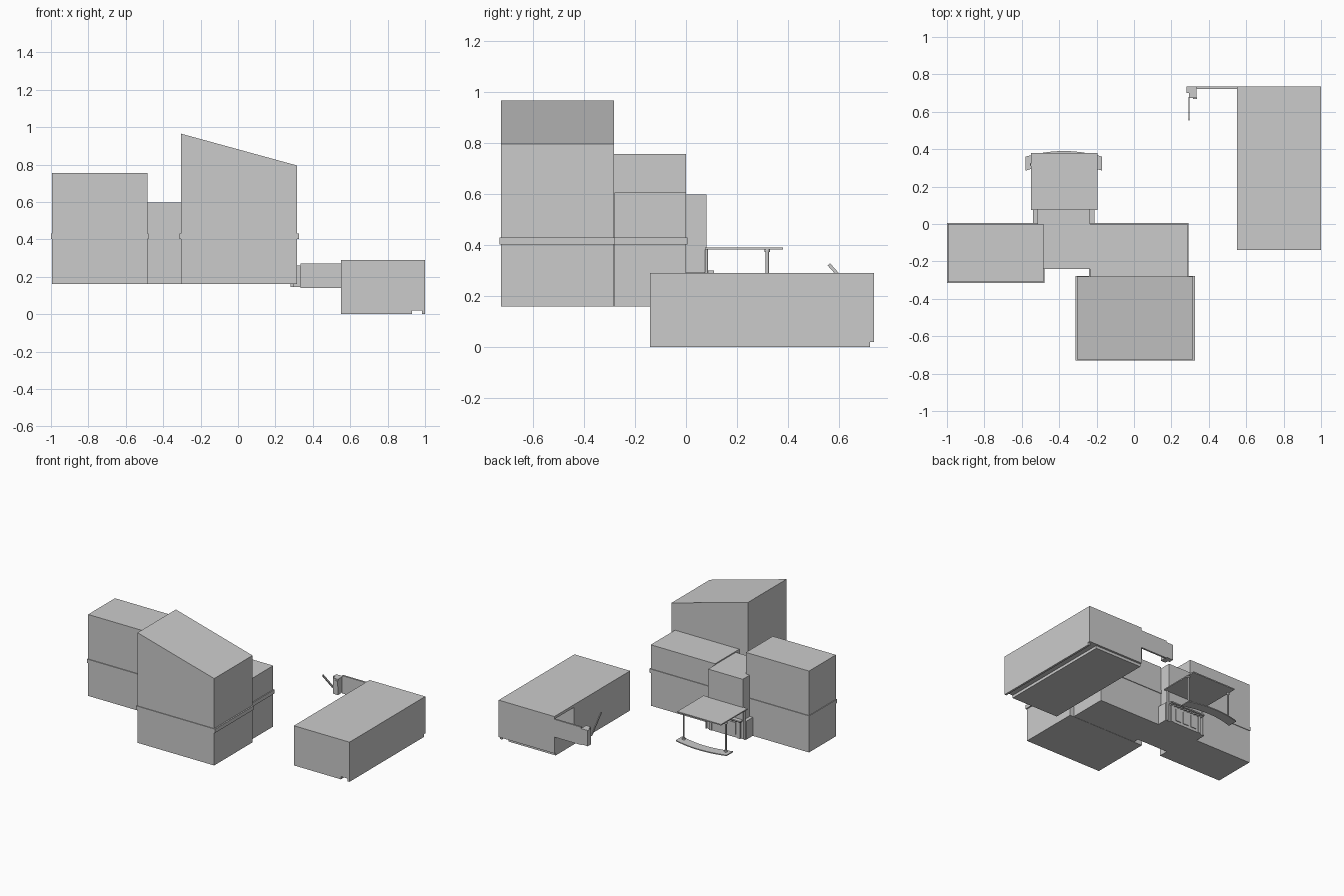
import bpy, bmesh, math
from mathutils import Vector

if "Cube" in bpy.data.objects:
    bpy.data.objects.remove(bpy.data.objects["Cube"])

grey = bpy.data.materials.new("plain_grey")
grey.diffuse_color = (0.6, 0.6, 0.6, 1)
grey.use_nodes = True
grey.node_tree.nodes["Principled BSDF"].inputs["Base Color"].default_value = grey.diffuse_color


def finish(name, bm):
    bmesh.ops.recalc_face_normals(bm, faces=bm.faces)
    me = bpy.data.meshes.new(name)
    bm.to_mesh(me)
    bm.free()
    me.materials.append(grey)
    ob = bpy.data.objects.new(name, me)
    bpy.context.collection.objects.link(ob)
    return ob


def prism(name, base, offset):
    """Extrude a polygon of 3D points along an offset."""
    bm = bmesh.new()
    a = [bm.verts.new(p) for p in base]
    b = [bm.verts.new(Vector(p) + Vector(offset)) for p in base]
    bm.faces.new(a)
    bm.faces.new(b)
    for i in range(len(a)):
        j = (i + 1) % len(a)
        bm.faces.new((a[i], a[j], b[j], b[i]))
    return finish(name, bm)


def box(name, x0, x1, y0, y1, z0, z1):
    return prism(name, [(x0, y0, z0), (x1, y0, z0), (x1, y1, z0), (x0, y1, z0)], (0, 0, z1 - z0))


def rod(name, x, y, z0, z1, r, sides=12):
    pts = [(x + r * math.cos(2 * math.pi * i / sides), y + r * math.sin(2 * math.pi * i / sides), z0)
           for i in range(sides)]
    return prism(name, pts, (0, 0, z1 - z0))


G = 0.16  # house ground level

# House blocks, each with a thin string course
box("left_wing", -0.995, -0.485, -0.31, 0.0, G, 0.755)
box("right_wing", -0.235, 0.285, -0.28, 0.0, G, 0.605)
box("entrance_block", -0.515, -0.235, -0.24, 0.08, G, 0.597)
prism("sloped_main_block", [(-0.305, -0.725, G), (0.315, -0.725, G), (0.315, -0.725, 0.795),
                            (-0.305, -0.725, 0.965)], (0, 0.443, 0))
for name, x0, x1, y0, y1 in (("left_wing_band", -1.0, -0.478, -0.316, 0.005),
                             ("right_wing_band", -0.24, 0.292, -0.28, 0.005),
                             ("main_block_band", -0.313, 0.325, -0.73, -0.277)):
    box(name, x0, x1, y0, y1, 0.402, 0.43)

# Garage with a corner recess on the inner side
garage = box("garage", 0.55, 1.0, -0.14, 0.735, 0.02, 0.29)
cutter = box("recess_cutter", 0.5, 0.75, 0.51, 0.72, 0.14, 0.27)
cutter.hide_render = True
cutter.hide_viewport = True
mod = garage.modifiers.new("recess", 'BOOLEAN')
mod.operation = 'DIFFERENCE'
mod.solver = 'EXACT'
mod.object = cutter
bpy.context.view_layer.objects.active = garage
bpy.ops.object.modifier_apply(modifier="recess")
bpy.data.objects.remove(cutter)
box("garage_floor", 0.55, 0.93, -0.14, 0.72, 0.0, 0.02)
box("garage_skirt", 0.985, 1.0, -0.14, 0.72, 0.0, 0.02)

# Wall, end box and lever beside the garage
box("side_wall", 0.335, 0.55, 0.722, 0.735, 0.14, 0.27)
box("end_box", 0.28, 0.335, 0.7, 0.735, 0.145, 0.26)
box("end_box_front", 0.295, 0.335, 0.675, 0.7, 0.145, 0.26)
box("end_box_latch", 0.315, 0.338, 0.668, 0.676, 0.21, 0.25)
prism("lever", [(0.291, 0.67, 0.19), (0.291, 0.68, 0.198), (0.291, 0.564, 0.328), (0.291, 0.554, 0.32)],
      (0.006, 0, 0))

# Porch canopy and curved step
box("porch_canopy", -0.55, -0.195, 0.075, 0.38, 0.383, 0.391)
CX, N = -0.375, 12
ts = [-1 + 2 * i / N for i in range(N + 1)]
outer = [(CX + 0.205 * t, 0.39 - 0.03 * t * t, G) for t in ts]
inner = [(CX + 0.205 * t, 0.32 - 0.035 * t * t, G) for t in reversed(ts)]
prism("curved_step", outer + inner, (0, 0, 0.007))

# Porch posts and entrance pilasters on both sides
for side, s in (("left", -1), ("right", 1)):
    x = CX + s * 0.17
    rod(side + "_post", x, 0.318, G, 0.384, 0.006)
    rod(side + "_post_base", x, 0.318, G, 0.178, 0.011)
    rod(side + "_post_cap", x, 0.318, 0.372, 0.384, 0.01)
    xs = sorted((CX + s * 0.138, CX + s * 0.165))
    box(side + "_pilaster", xs[0], xs[1], 0.0, 0.075, G, 0.295)
    rod(side + "_wall_post", CX + s * 0.155, 0.08, G, 0.384, 0.006)
    box(side + "_door_jamb", CX + s * 0.115 - 0.01, CX + s * 0.115 + 0.01, 0.08, 0.09, G, 0.29)

# Door with three panels, cornice and dentils
box("door", CX - 0.105, CX + 0.105, 0.08, 0.085, G, 0.285)
for i in range(3):
    x = CX + (i - 1) * 0.065
    box("door_panel_%d" % (i + 1), x - 0.022, x + 0.022, 0.085, 0.09, 0.18, 0.27)
box("door_cornice", CX - 0.14, CX + 0.14, 0.08, 0.11, 0.291, 0.3)
for i in range(10):
    x = CX - 0.126 + i * 0.028
    box("dentil_%d" % (i + 1), x - 0.007, x + 0.007, 0.08, 0.1, 0.282, 0.291)
